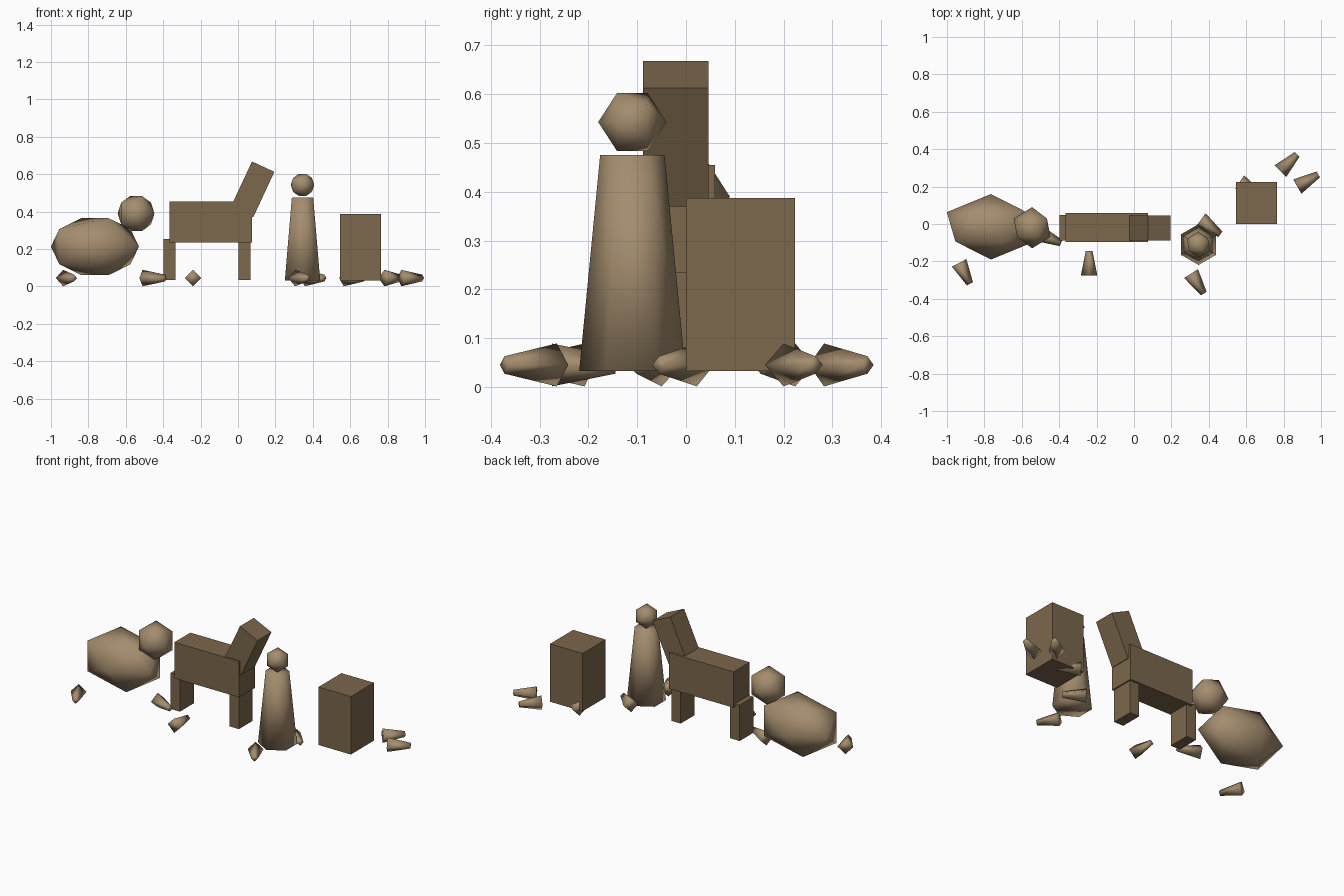
import bpy, math
from mathutils import Vector

if "Cube" in bpy.data.objects:
    bpy.data.objects.remove(bpy.data.objects["Cube"])


def material(name, color):
    mat = bpy.data.materials.new(name)
    mat.use_nodes = True
    mat.diffuse_color = color
    mat.node_tree.nodes["Principled BSDF"].inputs["Base Color"].default_value = color
    return mat


LIGHT = material("light_wood", (0.37, 0.265, 0.155, 1))
DARK = material("dark_wood", (0.2, 0.135, 0.072, 1))


def finish(name, mat, smooth=False):
    obj = bpy.context.object
    obj.name = name
    obj.data.materials.append(mat)
    if smooth:
        bpy.ops.object.shade_smooth()
    return obj


def box(name, center, size, tilt=0):
    bpy.ops.mesh.primitive_cube_add(size=1, location=center,
                                    rotation=(0, math.radians(tilt), 0))
    obj = finish(name, DARK)
    obj.scale = size
    return obj


def ball(name, center, radii):
    # Twelve-cornered ball with its poles along y
    bpy.ops.mesh.primitive_ico_sphere_add(subdivisions=1, radius=1, location=center,
                                          rotation=(math.pi / 2, 0, 0))
    obj = finish(name, LIGHT, True)
    obj.scale = (radii[0], radii[2], radii[1])
    return obj


def peg(name, wide, narrow):
    # Four-sided tapered peg lying flat on one edge
    a, b = Vector((*wide, 0.045)), Vector((*narrow, 0.045))
    heading = math.atan2(b.y - a.y, b.x - a.x)
    bpy.ops.mesh.primitive_cone_add(vertices=4, radius1=0.044, radius2=0.018,
                                    depth=(b - a).length, location=(a + b) / 2,
                                    rotation=(0, math.pi / 2, heading))
    return finish(name, LIGHT, True)


# Round animal
ball("round_body", (-0.765, -0.015, 0.213), (0.263, 0.175, 0.179))
ball("round_head", (-0.545, -0.02, 0.39), (0.11, 0.11, 0.111))

# Blocky long-necked animal
box("block_body", (-0.145, -0.018, 0.345), (0.44, 0.155, 0.22))
box("block_neck", (0.078, -0.021, 0.519), (0.132, 0.134, 0.268), 25)
for name, x in (("rear_leg", -0.365), ("front_leg", 0.035)):
    box(name, (x, -0.02, 0.145), (0.064, 0.134, 0.22))

# Standing figure
bpy.ops.mesh.primitive_cone_add(vertices=6, radius1=0.109, radius2=0.066,
                                depth=0.443, location=(0.345, -0.11, 0.254))
finish("figure_body", LIGHT, True)
ball("figure_head", (0.345, -0.11, 0.543), (0.07, 0.07, 0.07))

# Upright block
box("upright_block", (0.655, 0.112, 0.21), (0.22, 0.223, 0.355))

# Scattered pegs: wide end, narrow end
pegs = [
    ((-0.935, -0.208), (-0.877, -0.32)),
    ((-0.24, -0.275), (-0.24, -0.145)),
    ((-0.51, -0.05), (-0.39, -0.102)),
    ((0.357, 0.022), (0.462, -0.055)),
    ((0.305, -0.265), (0.373, -0.372)),
    ((0.565, 0.224), (0.674, 0.153)),
    ((0.783, 0.283), (0.872, 0.372)),
    ((0.873, 0.2), (0.985, 0.265)),
]
for i, (wide, narrow) in enumerate(pegs, 1):
    peg(f"peg_{i}", wide, narrow)
